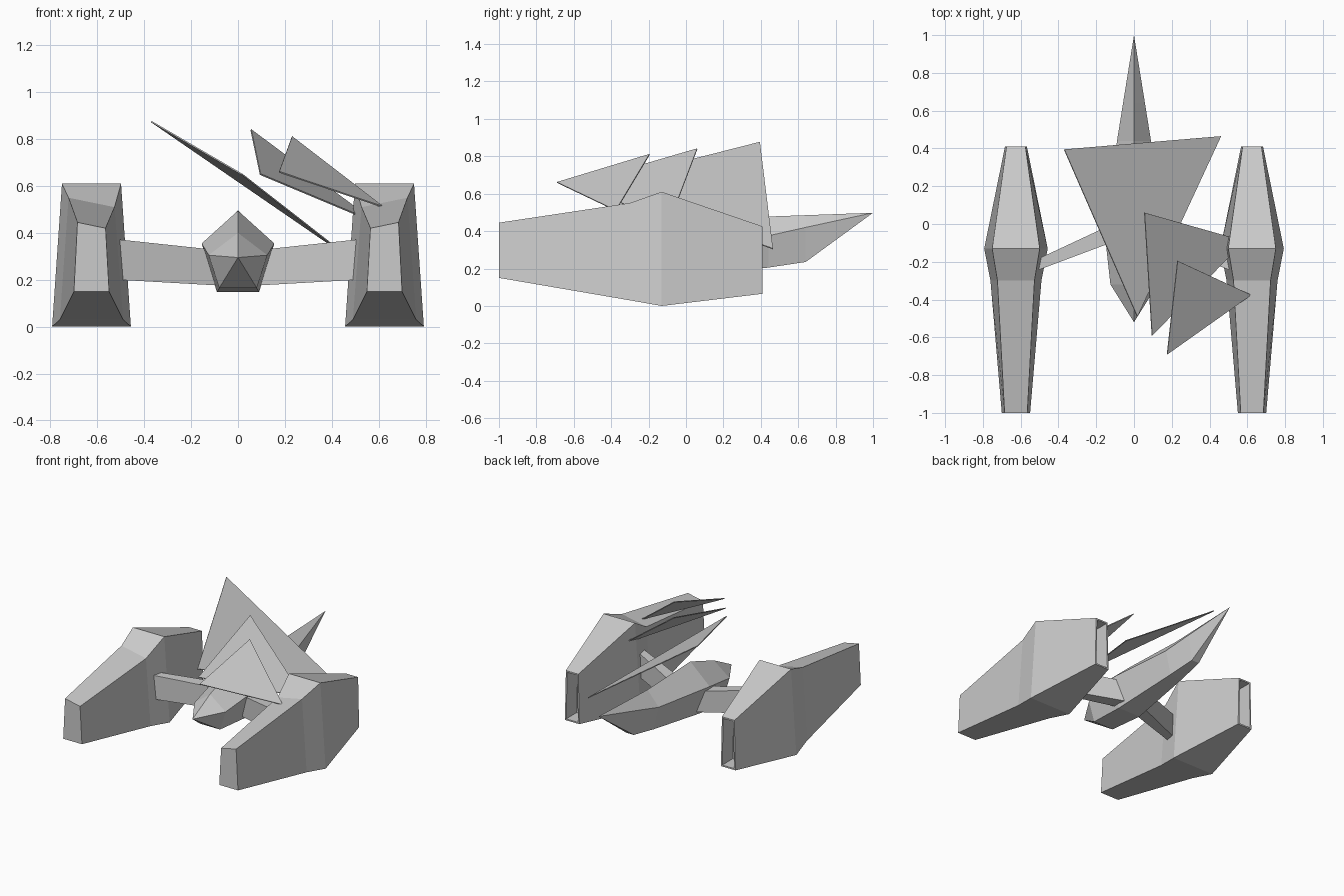
import bpy, bmesh
from mathutils import Vector

if "Cube" in bpy.data.objects:
    bpy.data.objects.remove(bpy.data.objects["Cube"])


def finish(name, bm, mirror=False):
    bmesh.ops.recalc_face_normals(bm, faces=bm.faces[:])
    me = bpy.data.meshes.new(name)
    bm.to_mesh(me)
    bm.free()
    ob = bpy.data.objects.new(name, me)
    bpy.context.collection.objects.link(ob)
    if mirror:
        ob.modifiers.new("mirror", 'MIRROR').use_mirror_merge = False
    return ob


def loft(rings):
    """Skin equal-length rings of points; returns the mesh and its end cap."""
    bm = bmesh.new()
    vs = [[bm.verts.new(p) for p in r] for r in rings]
    n = len(vs[0])
    for a, b in zip(vs, vs[1:]):
        for i in range(n):
            j = (i + 1) % n
            bm.faces.new((a[i], a[j], b[j], b[i]))
    bm.faces.new(vs[0])
    return bm, bm.faces.new(vs[-1])


# Side pods: y, top half width, bottom half width, inner top z, outer top z, bottom z
CX = 0.625
rings = []
for y, wt, wb, zi, zo, zb in [(-1.0, 0.06, 0.075, 0.42, 0.445, 0.15),
                              (-0.3, 0.098, 0.135, 0.51, 0.55, 0.03),
                              (-0.13, 0.126, 0.168, 0.61, 0.61, 0.0),
                              (0.41, 0.05, 0.058, 0.425, 0.425, 0.065)]:
    rings.append([(CX - wt, y, zi), (CX + wt, y, zo), (CX + wb, y, zb), (CX - wb, y, zb)])
bm, rear = loft(rings)
# recessed exhaust slot at the rear
bmesh.ops.recalc_face_normals(bm, faces=bm.faces[:])
bmesh.ops.inset_region(bm, faces=[rear], thickness=0.015)
edge = bmesh.ops.extrude_discrete_faces(bm, faces=[rear])
bmesh.ops.translate(bm, verts=edge["faces"][0].verts[:], vec=(0, -0.12, 0))
finish("side_pod", bm, True)

# Struts joining the hull to the pods: x, front y, back y, bottom z, top z
bm, _ = loft([[(x, y0, z0), (x, y1, z0), (x, y1, z1), (x, y0, z1)]
              for x, y0, y1, z0, z1 in [(0.07, -0.08, 0.02, 0.175, 0.325),
                                        (0.51, -0.245, -0.185, 0.2, 0.372)]])
finish("strut", bm, True)

# Hull: five-sided sections (y, top z, side x, side z, bottom x, bottom z) and two tips
rings = []
for y, zt, xs, zs, xb, zb in [(-0.32, 0.40, 0.125, 0.305, 0.08, 0.165),
                              (-0.05, 0.495, 0.155, 0.355, 0.09, 0.148),
                              (0.44, 0.478, 0.09, 0.375, 0.05, 0.205),
                              (0.64, 0.485, 0.058, 0.42, 0.03, 0.235)]:
    rings.append([(0, y, zt), (xs, y, zs), (xb, y, zb), (-xb, y, zb), (-xs, y, zs)])
bm, back = loft(rings)
front = min(bm.faces, key=lambda f: f.calc_center_median().y)
for cap, tip in ((front, (0, -0.52, 0.295)), (back, (0, 1.0, 0.498))):
    c = bmesh.ops.poke(bm, faces=[cap])["verts"][0]
    c.co = tip
finish("hull", bm)

# Three thin triangular fins, stepping down in size towards the front right
FINS = {"large_fin": [(-0.37, 0.395, 0.875), (0.46, 0.465, 0.305), (0.017, -0.49, 0.65)],
        "middle_fin": [(0.055, 0.06, 0.84), (0.585, -0.09, 0.445), (0.095, -0.59, 0.65)],
        "small_fin": [(0.23, -0.195, 0.81), (0.62, -0.375, 0.51), (0.175, -0.69, 0.66)]}
for name, (a, b, c) in FINS.items():
    n = (Vector(b) - Vector(a)).cross(Vector(c) - Vector(a)).normalized() * 0.003
    bm, _ = loft([[Vector(p) + n * s for p in (a, b, c)] for s in (-1, 1)])
    finish(name, bm)
